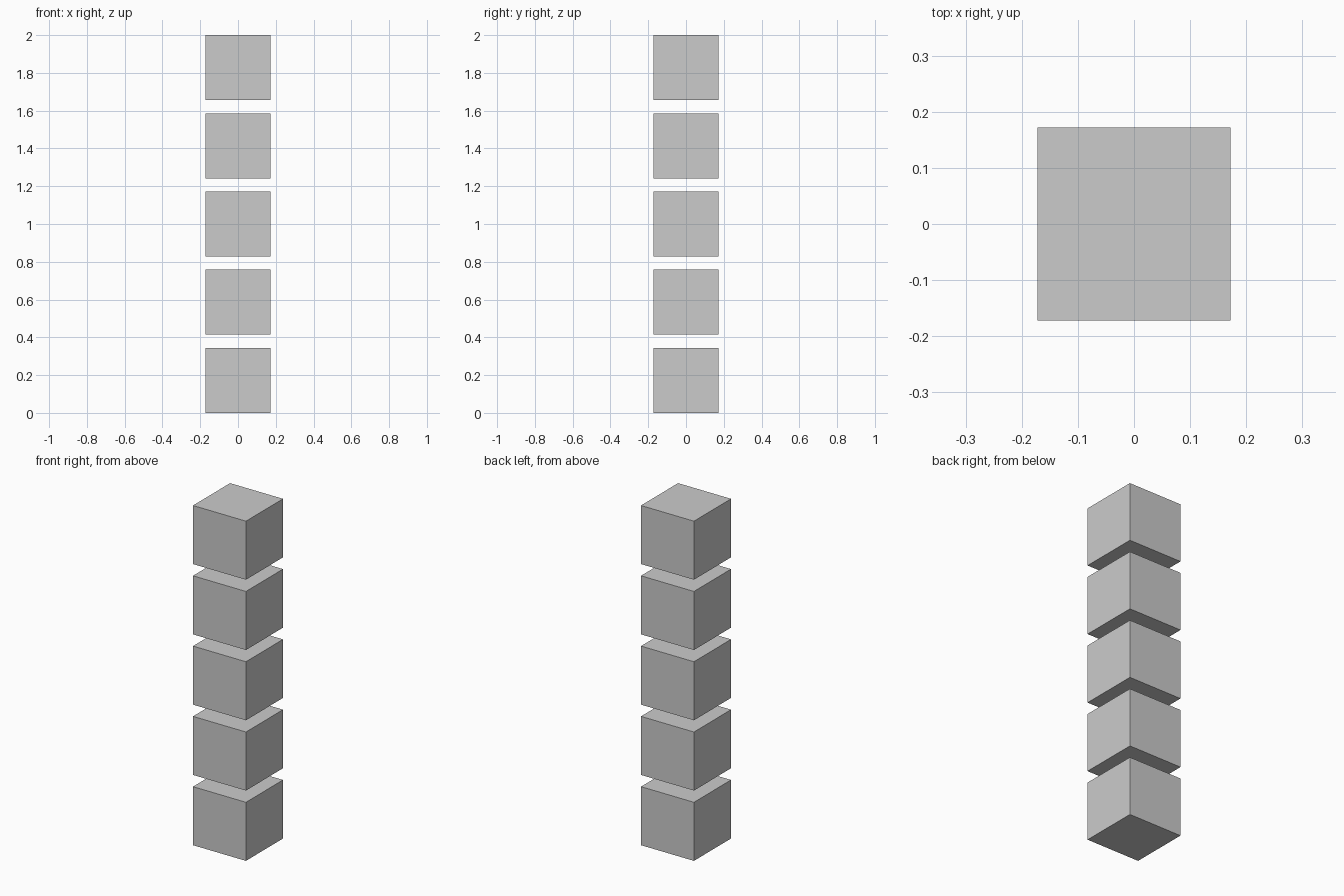
import bpy

if "Cube" in bpy.data.objects:
    bpy.data.objects.remove(bpy.data.objects["Cube"])

COUNT = 5
SIZE = 2 / 5.8        # cube edge; the gap is a fifth of an edge
PITCH = SIZE * 1.2

# Column of evenly spaced floating cubes
for i in range(COUNT):
    bpy.ops.mesh.primitive_cube_add(size=SIZE, location=(0, 0, SIZE / 2 + i * PITCH))
    cube = bpy.context.object
    cube.name = f"stacked_cube_{i + 1}"
    cube.data.name = cube.name
